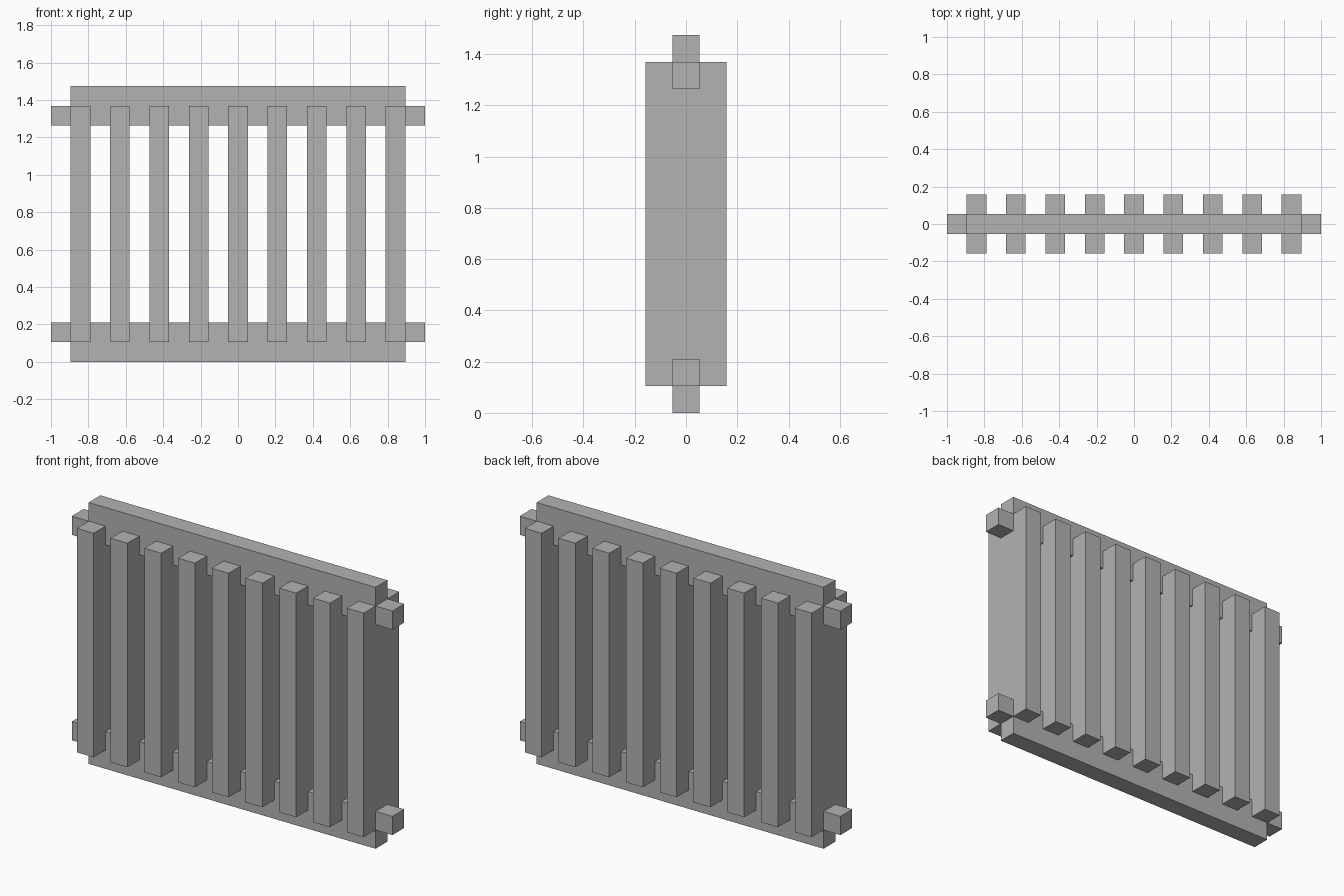
import bpy
import bmesh

cube = bpy.data.objects.get("Cube")
if cube:
    bpy.data.objects.remove(cube, do_unlink=True)

U = 2 / 19          # module: bar width, gap width and peg size
BARS = 9

grey = bpy.data.materials.new("light_grey")
grey.use_nodes = True
colour = (0.45, 0.45, 0.45, 1)
grey.diffuse_color = colour
grey.node_tree.nodes["Principled BSDF"].inputs["Base Color"].default_value = colour


def extrude_profile(name, outline, depth):
    """Extrude an (x, z) outline, in modules, symmetrically along y."""
    bm = bmesh.new()
    face = bm.faces.new([bm.verts.new((x * U, -depth * U / 2, z * U)) for x, z in outline])
    moved = bmesh.ops.extrude_face_region(bm, geom=[face])["geom"]
    bmesh.ops.translate(bm, vec=(0, depth * U, 0),
                        verts=[v for v in moved if isinstance(v, bmesh.types.BMVert)])
    bmesh.ops.recalc_face_normals(bm, faces=bm.faces)
    mesh = bpy.data.meshes.new(name)
    bm.to_mesh(mesh)
    bm.free()
    mesh.materials.append(grey)
    obj = bpy.data.objects.new(name, mesh)
    bpy.context.collection.objects.link(obj)
    return obj


# Horizontal rails: stepped profile whose inner half carries the end pegs
half = [(8.5, 0), (8.5, 1), (9.5, 1), (9.5, 2)]
rail = half + [(-x, z) for x, z in reversed(half)]
extrude_profile("bottom_rail", rail, 1)
extrude_profile("top_rail", [(x, 14 - z) for x, z in rail], 1)

# Upright bars, wider front to back than the rails
for i in range(BARS):
    x = 2 * i - (BARS - 1)
    extrude_profile(f"upright_bar_{i + 1}",
                    [(x - 0.5, 1), (x + 0.5, 1), (x + 0.5, 13), (x - 0.5, 13)], 3)
